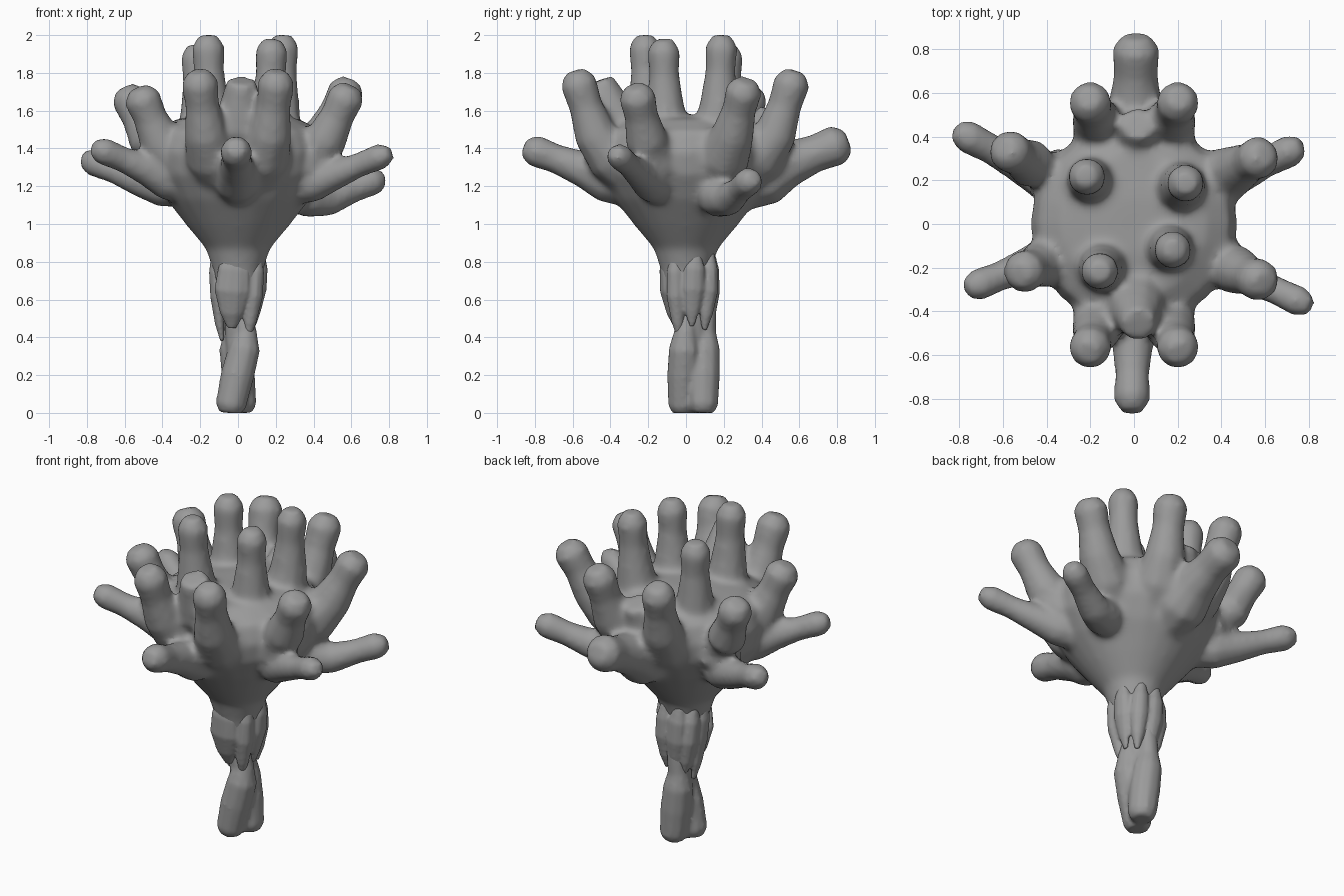
import bpy, bmesh, math
from mathutils import Vector

if "Cube" in bpy.data.objects:
    bpy.data.objects.remove(bpy.data.objects["Cube"])

grey = bpy.data.materials.new("stone grey")
grey.diffuse_color = (0.33, 0.33, 0.33, 1)
grey.use_nodes = True
grey.node_tree.nodes["Principled BSDF"].inputs["Base Color"].default_value = grey.diffuse_color


def tube(bm, points, radii, sides=10):
    """Closed tube through the points with one radius (or x/y pair) per point."""
    pts = [Vector(p) for p in points]
    rings = []
    for i, (p, r) in enumerate(zip(pts, radii)):
        d = (pts[min(i + 1, len(pts) - 1)] - pts[max(i - 1, 0)]).normalized()
        ref = Vector((0, 1, 0)) if abs(d.z) > 0.75 else Vector((0, 0, 1))
        u = ref.cross(d).normalized()
        v = d.cross(u)
        ru, rv = r if isinstance(r, tuple) else (r, r)
        rings.append([bm.verts.new(p + u * ru * math.cos(a) + v * rv * math.sin(a))
                      for a in (2 * math.pi * k / sides for k in range(sides))])
    for a, b in zip(rings, rings[1:]):
        for k in range(sides):
            n = (k + 1) % sides
            bm.faces.new((a[k], a[n], b[n], b[k]))
    bm.faces.new(rings[0][::-1])
    bm.faces.new(rings[-1])


def finish(bm, name, voxel, smooth):
    """Fuse the overlapping tubes into one soft skin."""
    bmesh.ops.recalc_face_normals(bm, faces=bm.faces[:])
    mesh = bpy.data.meshes.new(name)
    bm.to_mesh(mesh)
    bm.free()
    mesh.materials.append(grey)
    mesh.shade_smooth()
    ob = bpy.data.objects.new(name, mesh)
    bpy.context.collection.objects.link(ob)
    rm = ob.modifiers.new("blend", 'REMESH')
    rm.mode = 'VOXEL'
    rm.voxel_size = voxel
    rm.use_smooth_shade = True
    sm = ob.modifiers.new("soften", 'SMOOTH')
    sm.factor = 0.5
    sm.iterations = smooth


def finger(bm, tip, r, root_scale, root_z, bend_scale, drop):
    """Finger that flares into the head; root and bend follow from the tip."""
    c = Vector(tip)
    a = Vector((c.x * root_scale, c.y * root_scale, root_z))
    b = Vector((c.x * bend_scale, c.y * bend_scale, c.z - drop))
    pts = [a, a.lerp(b, 0.55), b, b.lerp(c, 0.45), b.lerp(c, 0.82), c]
    tube(bm, pts, [r * s for s in (1.1, 1.6, 1.28, 1.02, 1.12, 0.65)])


# Flared head
bm = bmesh.new()
profile = [(0.11, 0.62), (0.135, 0.76), (0.17, 0.87), (0.27, 0.99), (0.38, 1.13), (0.455, 1.26),
           (0.475, 1.38), (0.44, 1.49), (0.33, 1.555), (0.12, 1.58)]
tube(bm, [(0, 0.0, z) for r, z in profile], [r for r, z in profile], 24)

# Upright fingers on top
for x, y, z in [(0.24, 0.19, 2.0), (-0.22, 0.22, 1.95), (0.18, -0.12, 1.98), (-0.16, -0.22, 2.0)]:
    finger(bm, (x, y, z), 0.08, 0.8, 1.3, 0.93, 0.34)

# Leaning fingers: front and back pairs, then side pairs
for s in (-1, 1):
    for y in (-0.59, 0.58):
        finger(bm, (0.21 * s, y, 1.81), 0.09, 0.45, 1.2, 0.82, 0.33)
for x, y, z in [(0.60, -0.27, 1.73), (0.60, 0.32, 1.76), (-0.53, -0.23, 1.72), (-0.60, 0.35, 1.72)]:
    finger(bm, (x, y, z), 0.09, 0.42, 1.2, 0.78, 0.28)

# Low spreading arms
for x, y, z, r in [(0.81, -0.38, 1.38, 0.065), (0.77, 0.36, 1.25, 0.07), (-0.77, -0.30, 1.41, 0.068),
                   (-0.82, 0.43, 1.35, 0.07), (-0.01, -0.86, 1.41, 0.078), (0.01, 0.86, 1.44, 0.10)]:
    finger(bm, (x, y, z), r, 0.3, 1.16, 0.63, 0.12)

# Raised lip on the front and rear rim
for s, top in ((-1, 1.76), (1, 1.6)):
    tube(bm, [(0, 0.2 * s, 1.3), (0.01, 0.38 * s, top - 0.22), (0.02, 0.46 * s, top)],
         [0.14, 0.14, 0.08])
finish(bm, "branching_head", 0.018, 12)

# Trunk: slim core and two lobes leaning round each other
bm = bmesh.new()
tube(bm, [(0, 0.04, 0.3), (0, 0.03, 0.55), (0, 0.01, 0.9)], [0.065, 0.075, 0.13])
for y, sway in ((-0.015, 0.04), (0.09, -0.018)):
    heights = [0, 0.04, 0.2, 0.34, 0.43, 0.6]
    widths = [0.06, 0.082, 0.09, 0.085, 0.06, 0.05]
    tube(bm, [(-sway * math.cos(z * 7.5), y + 0.06 * z * z, z) for z in heights], widths)
finish(bm, "twisted_trunk", 0.014, 4)

# Tapered strands hanging round the upper trunk: angle, width, lower end
bm = bmesh.new()
for deg, w, low in [(265, 0.095, 0.45), (190, 0.055, 0.38), (325, 0.04, 0.39), (15, 0.06, 0.46),
                    (65, 0.045, 0.44), (112, 0.055, 0.42), (150, 0.045, 0.42)]:
    pts, radii = [], []
    for t, s in ((0, 0.5), (0.22, 0.9), (0.5, 1.0), (0.8, 0.65), (1, 0.25)):
        a = math.radians(deg - 18 * t)
        reach = 0.12 - 0.035 * t * t
        pts.append((reach * math.cos(a), 0.015 + 0.02 * t + reach * math.sin(a), 0.85 + (low - 0.85) * t))
        c, n = abs(math.cos(a)), abs(math.sin(a))
        radii.append((s * (w * n + 0.035 * c), s * (w * c + 0.035 * n)))
    tube(bm, pts, radii)
finish(bm, "hanging_strands", 0.01, 2)
